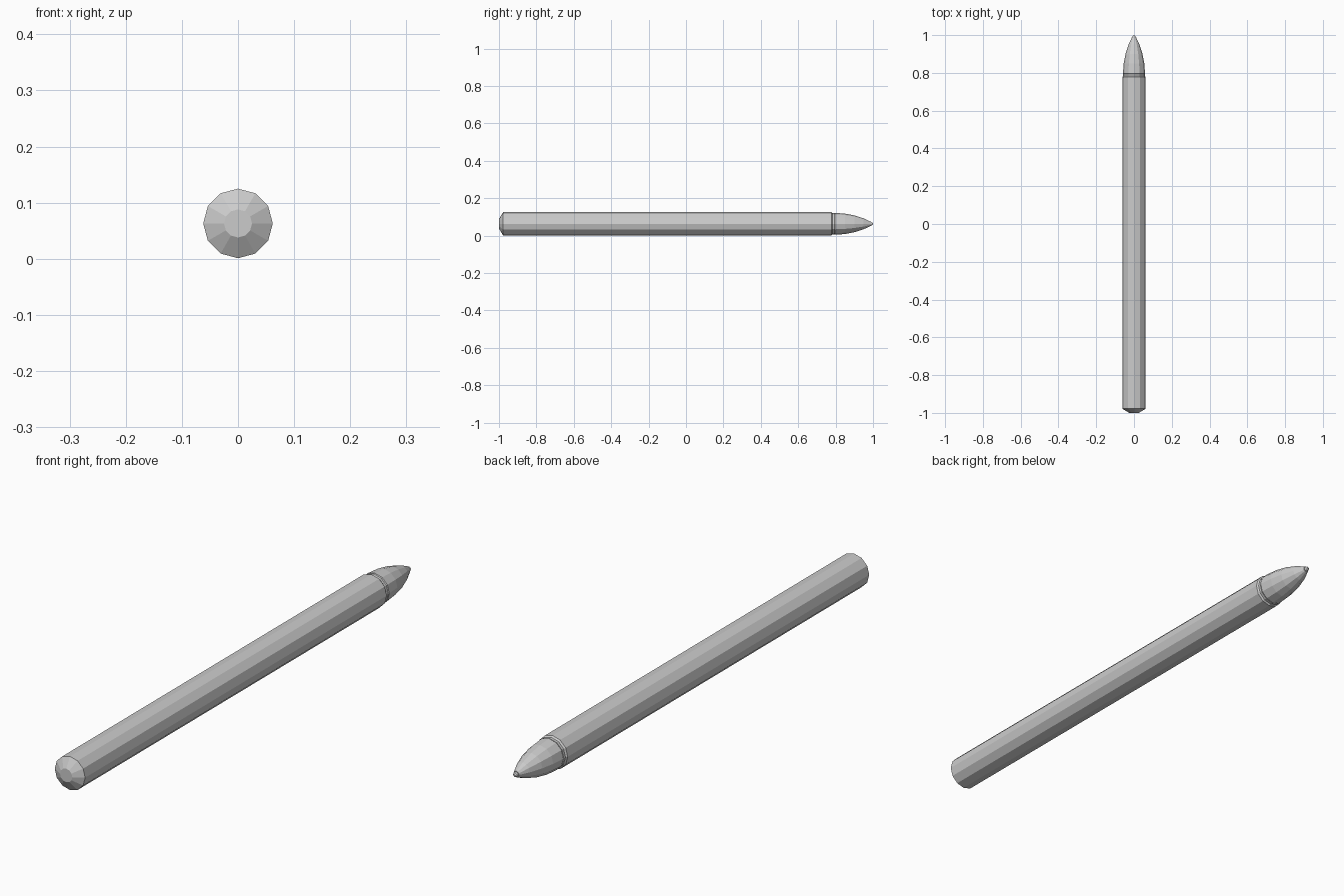
import bpy, bmesh, math

if "Cube" in bpy.data.objects:
    bpy.data.objects.remove(bpy.data.objects["Cube"])

SIDES = 12
AXIS_Z = 0.063


def lathe(name, profile):
    """Closed faceted solid around the y axis from (y, radius) points."""
    bm = bmesh.new()
    rings = []
    for y, r in profile:
        rings.append([bm.verts.new((r * math.cos(2 * math.pi * i / SIDES), y,
                                    AXIS_Z + r * math.sin(2 * math.pi * i / SIDES)))
                      for i in range(SIDES)])
    for a, b in zip(rings, rings[1:]):
        for i in range(SIDES):
            j = (i + 1) % SIDES
            bm.faces.new((a[i], a[j], b[j], b[i]))
    bm.faces.new(rings[0])
    bm.faces.new(rings[-1])
    bmesh.ops.recalc_face_normals(bm, faces=bm.faces)
    mesh = bpy.data.meshes.new(name)
    bm.to_mesh(mesh)
    bm.free()
    obj = bpy.data.objects.new(name, mesh)
    bpy.context.collection.objects.link(obj)
    return obj


# Long barrel with chamfered rear end and a narrow groove at the front
lathe("barrel", [(-1.0, 0.025), (-0.978, 0.062), (0.777, 0.062),
                 (0.783, 0.057), (0.793, 0.057)])

# Tapered tip cone
lathe("tip_cone", [(0.793, 0.055), (0.797, 0.0585), (0.85, 0.0545),
                   (0.90, 0.045), (0.95, 0.029), (0.988, 0.011)])

# Small rounded nib
lathe("nib", [(0.982, 0.008), (0.990, 0.0085), (0.996, 0.007), (1.0, 0.003)])
